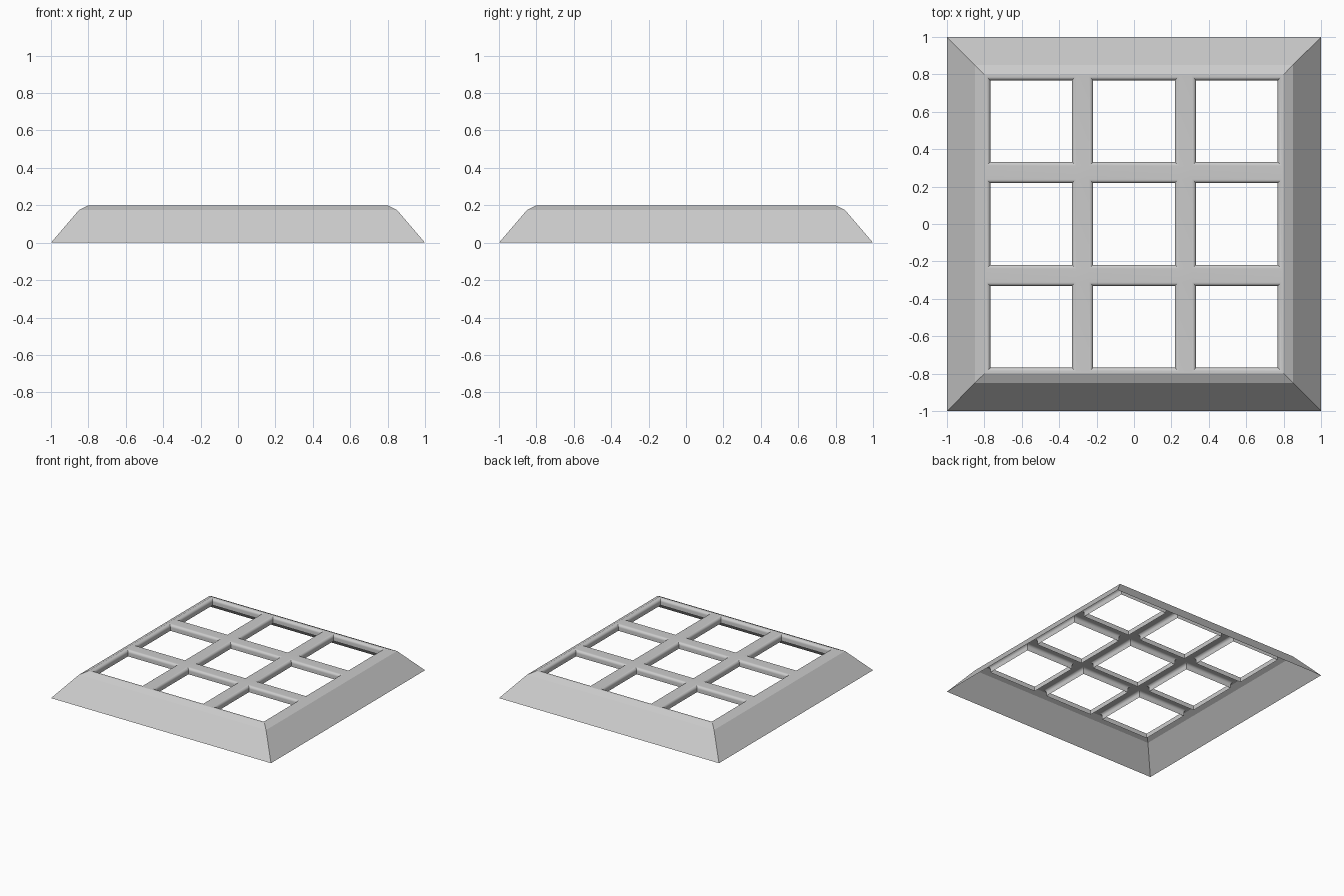
import bpy, bmesh, math

if "Cube" in bpy.data.objects:
    bpy.data.objects.remove(bpy.data.objects["Cube"])

TOP = 0.2
PITCH, CELL = 0.55, 0.24          # opening spacing and half width at the top
centres = (-PITCH, 0, PITCH)


def square_ring(bm, cx, cy, h, z):
    return [bm.verts.new((cx + sx * h, cy + sy * h, z))
            for sx, sy in ((-1, -1), (1, -1), (1, 1), (-1, 1))]


def loft(bm, profile, cx=0, cy=0, flip=False):
    """Skin square rings given as (half width, height)."""
    rings = [square_ring(bm, cx, cy, h, z) for h, z in profile]
    for a, b in zip(rings, rings[1:]):
        for i in range(4):
            j = (i + 1) % 4
            f = [a[i], a[j], b[j], b[i]]
            bm.faces.new(f[::-1] if flip else f)


def finish(bm, name):
    bmesh.ops.remove_doubles(bm, verts=bm.verts, dist=1e-5)
    mesh = bpy.data.meshes.new(name)
    bm.to_mesh(mesh)
    bm.free()
    obj = bpy.data.objects.new(name, mesh)
    bpy.context.collection.objects.link(obj)
    bpy.ops.object.select_all(action='DESELECT')
    obj.select_set(True)
    bpy.context.view_layer.objects.active = obj
    bpy.ops.object.shade_smooth_by_angle(angle=math.radians(20))


# Sloped outer skirt, open underneath, with a chamfered upper edge
bm = bmesh.new()
loft(bm, [(1, 0), (0.85, 0.175), (0.8, TOP)])
finish(bm, "sloped_skirt")

# Flat top lattice with nine openings, each with a rounded lip turned down
bm = bmesh.new()
lines = [-0.8] + [c + s * CELL for c in centres for s in (-1, 1)] + [0.8]
for i in range(7):
    for j in range(7):
        if i % 2 and j % 2:
            continue
        (x0, x1), (y0, y1) = lines[i:i + 2], lines[j:j + 2]
        bm.faces.new([bm.verts.new((x, y, TOP))
                      for x, y in ((x0, y0), (x1, y0), (x1, y1), (x0, y1))])
r = 0.022
lip = [(CELL - r * math.sin(a), TOP - r * (1 - math.cos(a)))
       for a in (math.pi / 2 * k / 6 for k in range(7))]
lip.append((CELL - r, TOP - 0.05))
for cx in centres:
    for cy in centres:
        loft(bm, lip, cx, cy)
finish(bm, "window_lattice")
